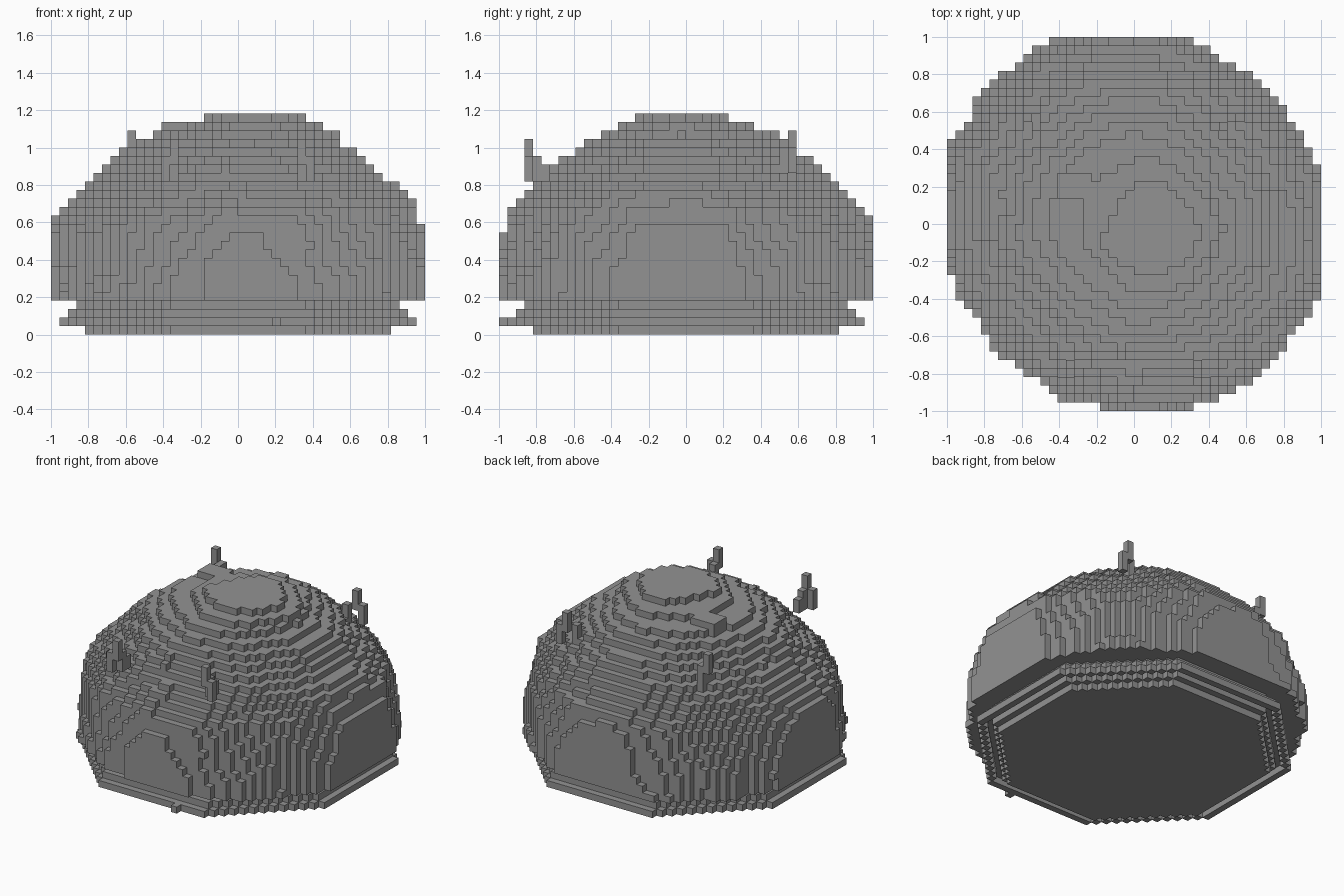
import bpy, bmesh, math
from mathutils import Vector, noise

cube = bpy.data.objects.get("Cube")
if cube:
    bpy.data.objects.remove(cube)

HALF = 22                # half the width, in blocks
S = 1 / HALF             # block size

grey = bpy.data.materials.new("stone_grey")
grey.use_nodes = True
colour = (0.29, 0.29, 0.29, 1)
grey.diffuse_color = colour
grey.node_tree.nodes["Principled BSDF"].inputs["Base Color"].default_value = colour

SIDES = [Vector(v) for v in ((1, 0, 0), (-1, 0, 0), (0, 1, 0),
                             (0, -1, 0), (0, 0, 1), (0, 0, -1))]


def blocks(name, cells):
    """Outer skin of a set of block cells, as one flat-shaded mesh."""
    bm = bmesh.new()
    corners = {}

    def corner(p):
        key = tuple(round(c * 2) for c in p)
        if key not in corners:
            corners[key] = bm.verts.new(p * S)
        return corners[key]

    for cell in cells:
        mid = Vector(cell) + Vector((0.5, 0.5, 0.5))
        for n in SIDES:
            if tuple(int(a + b) for a, b in zip(cell, n)) in cells:
                continue
            u = Vector((n.y, n.z, n.x))
            v = n.cross(u)
            ring = [mid + (n + u * a + v * b) / 2
                    for a, b in ((-1, -1), (1, -1), (1, 1), (-1, 1))]
            bm.faces.new([corner(p) for p in ring])
    mesh = bpy.data.meshes.new(name)
    bm.to_mesh(mesh)
    bm.free()
    mesh.materials.append(grey)
    obj = bpy.data.objects.new(name, mesh)
    bpy.context.collection.objects.link(obj)
    return obj


def layer(k, inside):
    span = range(-HALF, HALF)
    return {(i, j, k) for i in span for j in span if inside(i + 0.5, j + 0.5)}


def octagon(k, size):
    return layer(k, lambda x, y: max(abs(x), abs(y)) < size
                 and abs(x) + abs(y) < size * math.sqrt(2))


# Octagonal base: foot, a layer with a groove under its rim, two shrinking plates
base = octagon(0, 18) | octagon(2, 20) | octagon(3, 19)
base |= octagon(1, 21) - (octagon(1, 20) - octagon(1, 19))
base.add((4, -HALF, 1))
blocks("octagon_base", base)

# Dome: uneven round layers, cut flat where they reach the four sides
RADII = (23.1, 23.05, 23, 22.9, 22.8, 22.6, 22.5, 22.3, 22.1, 21.8, 21.4,
         20.4, 19.5, 18.5, 17.4, 16.2, 15, 13.7, 12.1, 10.4, 8, 5.9)
dome = set()
for k, radius in enumerate(RADII, 4):
    cx = 1.7 if k > 23 else 0.4 if k > 13 else 0
    cy = -0.5 if k > 23 else 0

    def in_dome(x, y):
        wobble = 0.8 * noise.noise(Vector((x, y, k)) * 0.2)
        x -= cx
        y += 0.06 * x - cy
        y *= 1.04 if y < 0 else 1.015
        diagonal = 1 + 0.0015 * k * math.sin(2 * math.atan2(y, x)) ** 2
        return math.hypot(x, y) * diagonal < radius + wobble
    dome |= layer(k, in_dome)

# The top layer slants off on one side; a small raised patch lies beside it
dome -= layer(25, lambda x, y: x < 0.6 * y - 3)
dome |= {(i, j, 24) for i in range(-9, -5) for j in range(3, 6)}
blocks("dome", dome)

# Four thin posts, each with a side block and a stepped foot leading into the dome
POSTS = {"back_right": (-13, 12, 24, 1, -1, 1), "front_left": (7, -19, 23, 0, 1, 1),
         "front_right": (-8, -19, 23, 0, 1, -1), "back_left": (11, 12, 24, -1, -1, 1)}
for side, (x, y, high, dx, dy, out) in POSTS.items():
    post = {(x, y, k) for k in range(high - 3, high)}
    post |= {(x + out, y, k) for k in range(high - 5, high - 2)}
    for step in (1, 2):
        post |= {(x + dx * step, y + dy * step, k)
                 for k in range(high - 5, high - 1 - step)}
    blocks(side + "_post", post)
